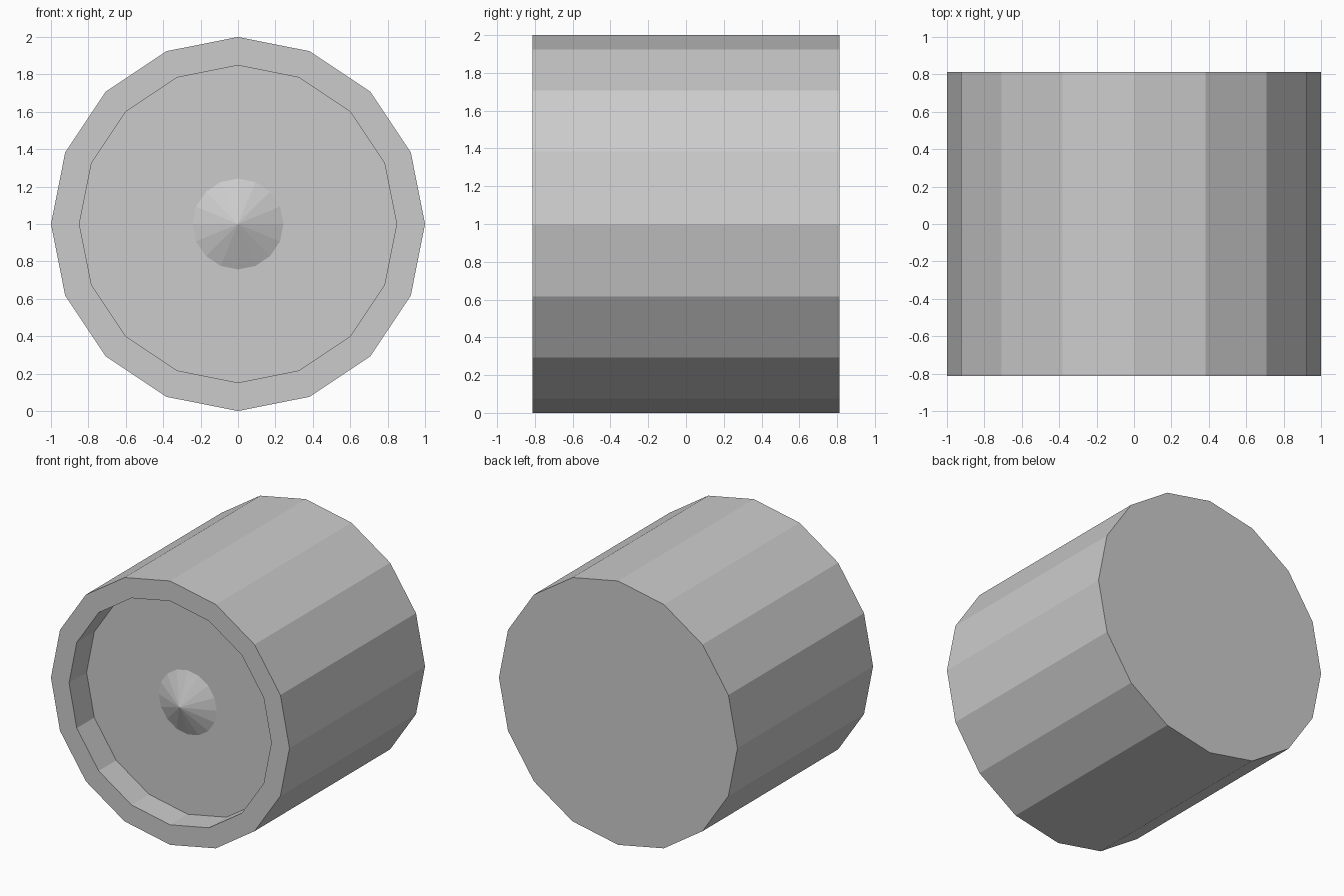
import bpy
import bmesh
from math import cos, sin, tau

SIDES = 16
HALF = 0.812          # half the drum length
FLOOR = -HALF + 0.21  # y of the recessed front floor

cube = bpy.data.objects.get("Cube")
if cube:
    bpy.data.objects.remove(cube, do_unlink=True)

grey = bpy.data.materials.new("plain grey")
grey.use_nodes = True
colour = (0.6, 0.6, 0.6, 1)
grey.diffuse_color = colour
grey.node_tree.nodes["Principled BSDF"].inputs["Base Color"].default_value = colour


def turned(name, profile):
    """Turn (radius, y) points about the y axis; radius 0 closes to a point."""
    bm = bmesh.new()
    rings = []
    for radius, y in profile:
        if radius == 0:
            rings.append([bm.verts.new((0, y, 1))] * SIDES)
        else:
            rings.append([bm.verts.new((radius * cos(tau * i / SIDES), y,
                                        1 + radius * sin(tau * i / SIDES)))
                          for i in range(SIDES)])
    for a, b in zip(rings, rings[1:]):
        for i in range(SIDES):
            j = (i + 1) % SIDES
            bm.faces.new(dict.fromkeys((a[i], a[j], b[j], b[i])))
    # Flat caps on open ends
    for ring in (rings[0], rings[-1]):
        if ring[0] is not ring[1]:
            bm.faces.new(ring)
    bmesh.ops.recalc_face_normals(bm, faces=bm.faces)
    mesh = bpy.data.meshes.new(name)
    bm.to_mesh(mesh)
    bm.free()
    mesh.materials.append(grey)
    obj = bpy.data.objects.new(name, mesh)
    bpy.context.collection.objects.link(obj)
    return obj


# Drum with a raised rim around the front recess
turned("drum", [(1, HALF), (1, -HALF), (0.848, -HALF), (0.848, FLOOR)])

# Shallow pointed boss in the middle of the recess
turned("centre_cone", [(0.243, FLOOR), (0, FLOOR - 0.1)])
